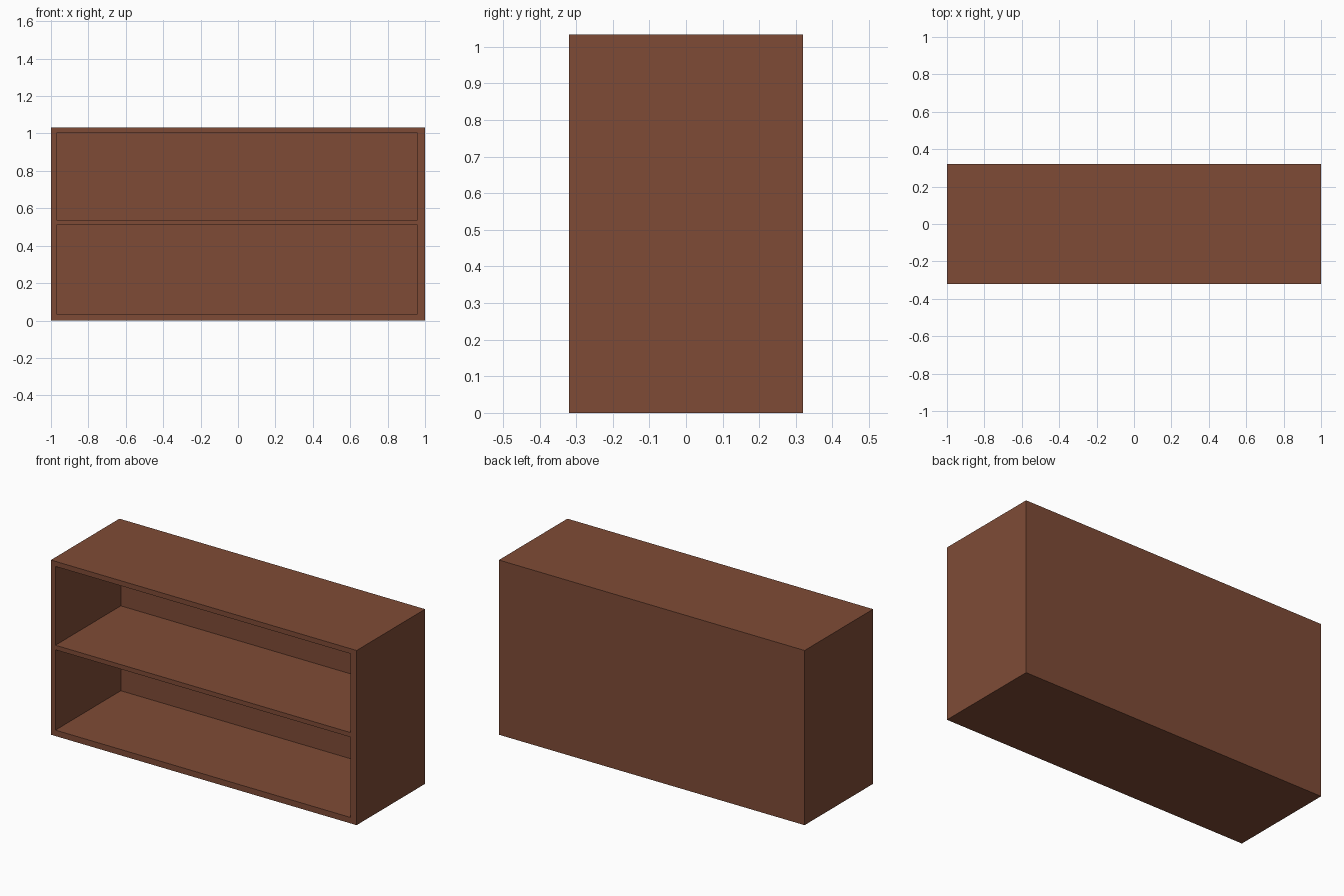
import bpy

if "Cube" in bpy.data.objects:
    bpy.data.objects.remove(bpy.data.objects["Cube"])

# Single wood colour
wood = bpy.data.materials.new("brown_wood")
wood.diffuse_color = (0.212, 0.071, 0.037, 1)
wood.use_nodes = True
wood.node_tree.nodes["Principled BSDF"].inputs["Base Color"].default_value = wood.diffuse_color


def box(name, lo, hi):
    """Box between two opposite corners."""
    center = [(a + b) / 2 for a, b in zip(lo, hi)]
    bpy.ops.mesh.primitive_cube_add(size=1, location=center)
    obj = bpy.context.object
    obj.name = name
    obj.scale = [b - a for a, b in zip(lo, hi)]
    bpy.ops.object.transform_apply(location=True, rotation=False, scale=True)
    obj.data.materials.append(wood)
    return obj


# Outer cabinet body
cabinet = box("shelf_cabinet", (-1, -0.32, 0), (1, 0.32, 1.033))

# Two open compartments, leaving the back panel and a middle shelf
for name, z0, z1 in (("lower", 0.035, 0.51), ("upper", 0.537, 1.003)):
    cutter = box(name + "_compartment_cutter", (-0.97, -0.5, z0), (0.96, 0.29, z1))
    cutter.hide_render = True
    cutter.hide_set(True)
    cut = cabinet.modifiers.new(name + "_compartment", 'BOOLEAN')
    cut.operation = 'DIFFERENCE'
    cut.solver = 'EXACT'
    cut.object = cutter
